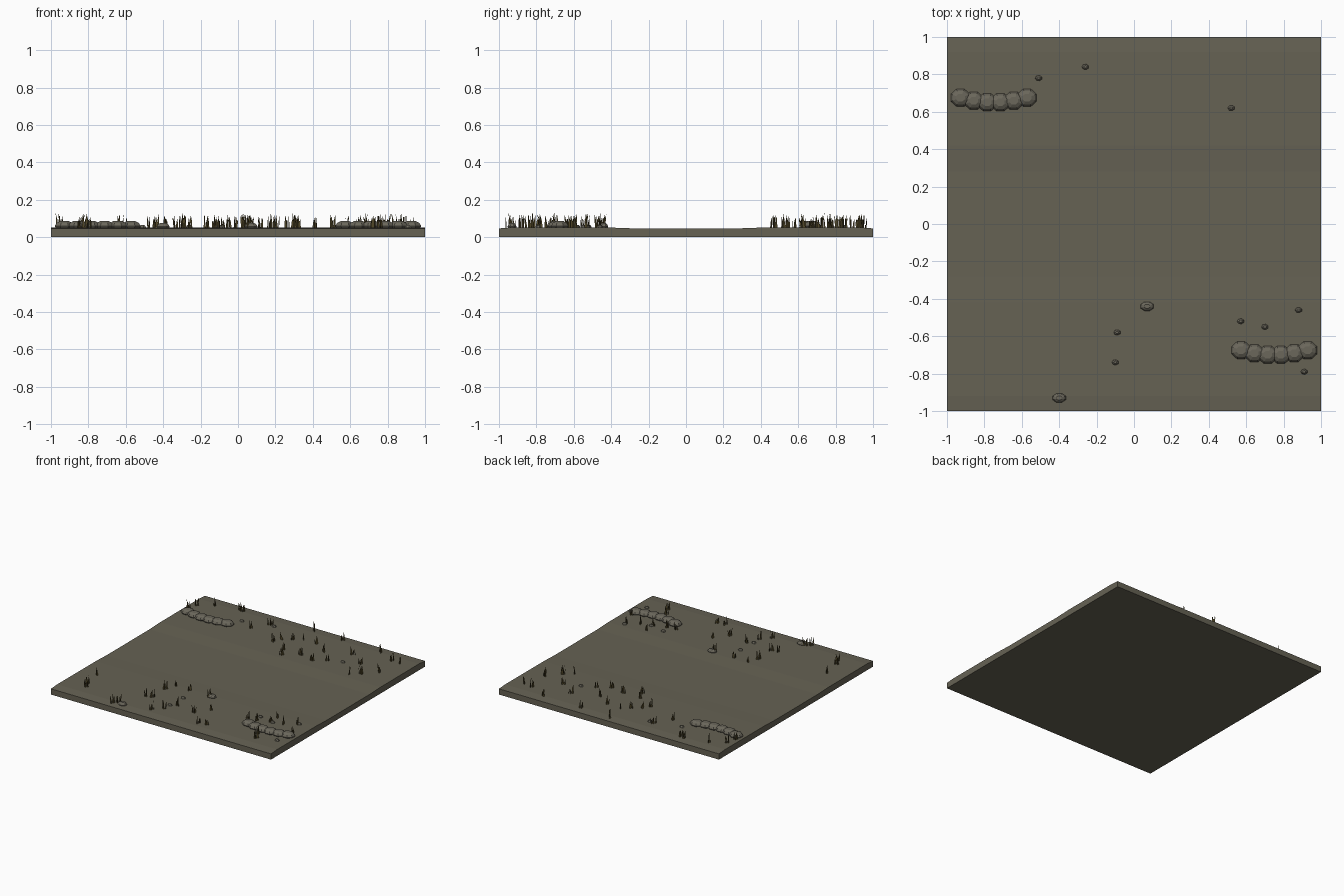
import bpy, bmesh, math, random
from mathutils import Vector

if "Cube" in bpy.data.objects:
    bpy.data.objects.remove(bpy.data.objects["Cube"])

random.seed(7)


def material(name, rgb):
    m = bpy.data.materials.new(name)
    m.diffuse_color = (*rgb, 1)
    m.use_nodes = True
    m.node_tree.nodes["Principled BSDF"].inputs["Base Color"].default_value = m.diffuse_color
    return m


EARTH = material("olive earth", (0.132, 0.122, 0.088))
STONE = material("grey stone", (0.145, 0.135, 0.105))
GRASS = material("dry grass", (0.085, 0.065, 0.022))


def finish(bm, name, mat):
    mesh = bpy.data.meshes.new(name)
    bm.to_mesh(mesh)
    bm.free()
    mesh.materials.append(mat)
    ob = bpy.data.objects.new(name, mesh)
    bpy.context.collection.objects.link(ob)
    return ob


# Ground slab: cross-section along y with a shallow track and slightly raised verges
half = [(0.0, 0.047), (0.28, 0.047), (0.42, 0.052), (0.92, 0.053), (1.0, 0.047)]
profile = [(-y, z) for y, z in reversed(half[1:])] + half
profile = [(-1, 0)] + profile + [(1, 0)]
bm = bmesh.new()
face = bm.faces.new([bm.verts.new((-1, y, z)) for y, z in profile])
ext = bmesh.ops.extrude_face_region(bm, geom=[face])
bmesh.ops.translate(bm, verts=[v for v in ext["geom"] if isinstance(v, bmesh.types.BMVert)],
                    vec=(2, 0, 0))
bmesh.ops.recalc_face_normals(bm, faces=bm.faces)
finish(bm, "ground_slab", EARTH)


# Faceted lump with a flat top, made from stacked rings
def lump(name, x, y, rx, ry, top, sides=8):
    bm = bmesh.new()
    base = 0.046
    rings = []
    for scale, h in ((0.85, 0), (1.0, 0.35), (0.8, 0.75), (0.45, 1.0)):
        rings.append([bm.verts.new((x + rx * scale * math.cos(a), y + ry * scale * math.sin(a),
                                    base + (top - base) * h))
                      for a in (math.tau * (i + 0.5) / sides for i in range(sides))])
    for lo, hi in zip(rings, rings[1:]):
        for i in range(sides):
            j = (i + 1) % sides
            bm.faces.new((lo[i], lo[j], hi[j], hi[i]))
    bm.faces.new(rings[-1])
    bm.faces.new(rings[0][::-1])
    finish(bm, name, STONE)


# Two curved rows of overlapping sacks
for row, (cx, cy) in {"back": (-0.75, 0.65), "front": (0.75, -0.70)}.items():
    for i in range(6):
        t = (i - 2.5) / 2.5
        lump(f"{row}_sack_{i}", cx + 0.178 * t, cy + 0.025 * t * t, 0.056, 0.05, 0.086)

# Scattered stones
small = [(-0.51, 0.78), (-0.26, 0.84), (0.52, 0.62), (0.57, -0.52), (0.70, -0.55),
         (0.88, -0.46), (-0.09, -0.58), (-0.10, -0.74), (0.91, -0.79)]
for i, (x, y) in enumerate(small):
    lump(f"small_stone_{i}", x, y, 0.019, 0.015, 0.066, 7)
for i, (x, y) in enumerate([(0.07, -0.44), (-0.40, -0.93)]):
    lump(f"large_stone_{i}", x, y, 0.038, 0.026, 0.076)


# Grass: each tuft is a few upright, leaning, paper-thin tapered blades
def grass(name, spots):
    bm = bmesh.new()
    for x, y in spots:
        for _ in range(5):
            a = random.uniform(0, math.pi)
            d = Vector((math.cos(a), math.sin(a), 0))
            root = Vector((x + random.uniform(-0.013, 0.013),
                           y + random.uniform(-0.013, 0.013), 0.048))
            h = random.uniform(0.045, 0.082)
            lean = random.uniform(-0.012, 0.012)
            up = Vector((0, 0, h))
            pts = (root - d * 0.0055, root + d * 0.0055,
                   root + d * (0.004 + lean * 0.4) + up * 0.55, root + d * lean + up,
                   root + d * (lean * 0.4 - 0.004) + up * 0.55)
            bm.faces.new([bm.verts.new(p) for p in pts])
    finish(bm, name, GRASS)


grass("front_grass", [
    (-0.79, -0.84), (-0.85, -0.62), (-0.82, -0.79), (-0.47, -0.95), (-0.44, -0.92),
    (-0.33, -0.71), (-0.17, -0.88), (-0.29, -0.70), (-0.29, -0.53), (-0.10, -0.81),
    (-0.25, -0.44), (-0.05, -0.71), (0.12, -0.74), (0.06, -0.45), (0.21, -0.63),
    (0.26, -0.88), (0.32, -0.86), (-0.13, -0.44), (0.51, -0.60), (0.58, -0.59),
    (0.68, -0.56), (0.69, -0.47), (0.79, -0.53), (0.87, -0.47), (0.76, -0.85),
    (0.72, -0.78), (0.93, -0.61)])
grass("back_grass", [
    (-0.94, 0.81), (-0.83, 0.89), (-0.96, 0.73), (-0.63, 0.93), (-0.61, 0.93),
    (-0.30, 0.85), (-0.39, 0.72), (-0.11, 0.62), (-0.08, 0.68), (0.03, 0.55),
    (0.07, 0.46), (-0.01, 0.73), (0.06, 0.78), (0.03, 0.95), (0.17, 0.77),
    (0.19, 0.55), (0.32, 0.51), (0.30, 0.69), (0.41, 0.58), (0.30, 0.93),
    (0.51, 0.77), (0.64, 0.67), (0.84, 0.63), (0.75, 0.53), (0.65, 0.92),
    (0.80, 0.85), (0.89, 0.83), (0.68, 0.48)])
